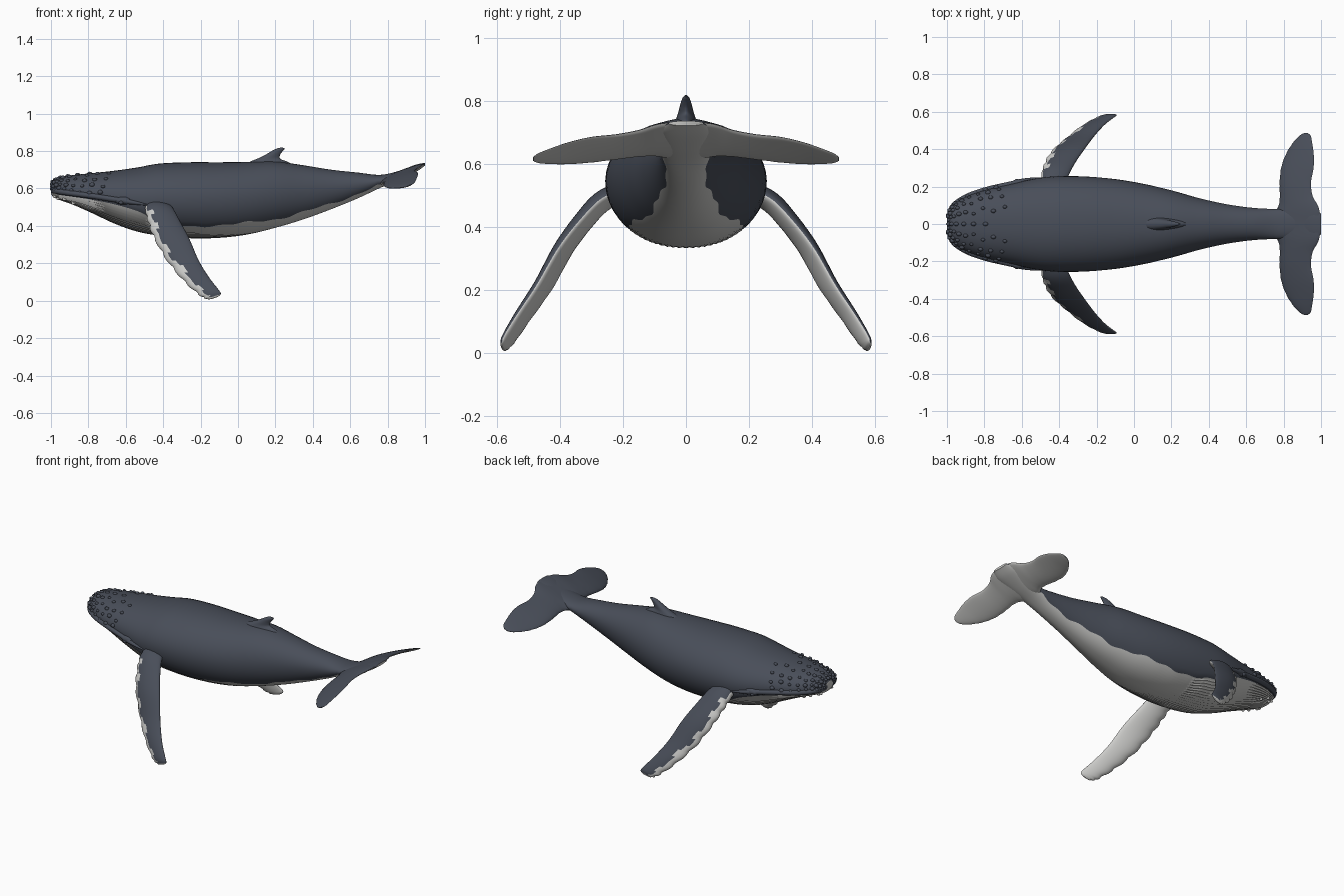
import bpy, bmesh, math, random
from mathutils import Vector, Matrix

if "Cube" in bpy.data.objects:
    bpy.data.objects.remove(bpy.data.objects["Cube"])

random.seed(4)


def material(name, rgb):
    m = bpy.data.materials.new(name)
    m.diffuse_color = (*rgb, 1)
    m.use_nodes = True
    m.node_tree.nodes["Principled BSDF"].inputs["Base Color"].default_value = m.diffuse_color
    return m


MATS = [material("slate skin", (0.066, 0.076, 0.1)),
        material("pale skin", (0.6, 0.6, 0.585))]
DARK, PALE = 0, 1


def spline(rows, steps):
    """Catmull-Rom through rows of numbers."""
    out = []
    for i in range(len(rows) - 1):
        a, b, c, d = (rows[max(0, min(len(rows) - 1, i + k))] for k in (-1, 0, 1, 2))
        last = i == len(rows) - 2
        for s in range(steps + (1 if last else 0)):
            t = s / steps
            out.append([0.5 * (2 * q + (r - p) * t + (2 * p - 5 * q + 4 * r - e) * t * t
                               + (3 * q - p - 3 * r + e) * t ** 3)
                        for p, q, r, e in zip(a, b, c, d)])
    return out


def finish(name, bm, angle=50, mirror=False):
    bmesh.ops.recalc_face_normals(bm, faces=bm.faces)
    me = bpy.data.meshes.new(name)
    bm.to_mesh(me)
    bm.free()
    for m in MATS:
        me.materials.append(m)
    ob = bpy.data.objects.new(name, me)
    bpy.context.collection.objects.link(ob)
    bpy.context.view_layer.objects.active = ob
    ob.select_set(True)
    bpy.ops.object.shade_smooth_by_angle(angle=math.radians(angle))
    ob.select_set(False)
    if mirror:
        mod = ob.modifiers.new("mirror", 'MIRROR')
        mod.use_axis = (False, True, False)
    return ob


def loft(rings, paint):
    """Skin closed rings; paint(i, j) gives the material of each face."""
    bm = bmesh.new()
    vs = [[bm.verts.new(p) for p in r] for r in rings]
    n = len(rings[0])
    for i in range(len(vs) - 1):
        for j in range(n):
            k = (j + 1) % n
            f = bm.faces.new((vs[i][j], vs[i][k], vs[i + 1][k], vs[i + 1][j]))
            f.material_index = paint(i, j)
    for i, r in ((0, vs[0]), (len(vs) - 2, vs[-1])):
        bm.faces.new(r).material_index = paint(i, n // 4)
    return bm


# Body stations: x, half width, bottom, top, height of widest line, colour line
BODY = spline([
    (-1.0, .035, .570, .620, .595, .585), (-.985, .078, .553, .642, .595, .575),
    (-.95, .115, .537, .660, .592, .565), (-.88, .153, .512, .672, .582, .555),
    (-.78, .185, .468, .682, .570, .540), (-.66, .212, .412, .695, .555, .515),
    (-.54, .240, .370, .712, .545, .480), (-.42, .255, .348, .733, .545, .430),
    (-.26, .254, .334, .740, .545, .395), (-.10, .240, .336, .740, .547, .405),
    (.05, .215, .354, .742, .553, .418), (.20, .180, .390, .744, .570, .435),
    (.35, .138, .435, .724, .588, .475), (.50, .105, .490, .700, .604, .520),
    (.64, .086, .547, .685, .620, .570), (.76, .080, .603, .673, .640, .622),
    (.86, .078, .645, .694, .668, .664), (.95, .085, .688, .727, .708, .705),
    (1.0, .055, .722, .737, .730, .728)], 8)
LOW, UP = 22, 16


def skin(row, t):
    """Point on the flank at angle t: -90 is the belly, 90 the back."""
    x, w, bot, top, mid, _ = row
    h = (top - mid) if t > 0 else (mid - bot)
    y = w * max(math.cos(t), 0) ** 0.92
    return Vector((x, y, mid + h * math.sin(t)))


def colour_angle(row):
    x, w, bot, top, mid, line = row
    line += .007 * math.sin(31 * x) * math.sin(13 * x + 1) * (-.5 < x < .75)
    h = (top - mid) if line > mid else (mid - bot)
    return math.asin(max(-.95, min(.95, (line - mid) / h)))


rings = []
for row in BODY:
    tb = colour_angle(row)
    half = []
    for j in range(LOW + UP + 1):
        a = -math.pi / 2
        t = a + (tb - a) * j / LOW if j <= LOW else tb + (math.pi / 2 - tb) * (j - LOW) / UP
        p = skin(row, t)
        # throat pleats fade out toward the middle of the belly
        if j < LOW and j % 2 and row[0] > -.96:
            p.z += .005 * max(0, min(1, (.15 - row[0]) * 2))
        half.append(p)
    rings.append(half + [Vector((p.x, -p.y, p.z)) for p in half[-2:0:-1]])
N = len(rings[0])
finish("body", loft(rings, lambda i, j: PALE if j < LOW or j >= N - LOW else DARK))


def fin(name, rows, steps, paint, mirror=True, scallop=0.0, waves=10):
    """Blade from rows of leading point, trailing point, half thickness."""
    rows = spline(rows, steps)
    M, out = 24, []
    for i, r in enumerate(rows):
        L, T, th = Vector(r[:3]), Vector(r[3:6]), max(r[6], .002)
        a, b = rows[max(i - 1, 0)], rows[min(i + 1, len(rows) - 1)]
        span = Vector(b[:3]) + Vector(b[3:6]) - Vector(a[:3]) - Vector(a[3:6])
        chord = T - L
        nrm = chord.cross(span).normalized()
        s = i / (len(rows) - 1)
        bump = scallop * abs(math.sin(math.pi * waves * s)) * min(1, s * 4)
        ring = []
        for j in range(M):
            ang = 2 * math.pi * j / M
            u = (1 - math.cos(ang)) / 2
            p = L + chord * u + nrm * th * math.sin(ang) * (1.15 - .5 * u)
            ring.append(p - chord.normalized() * bump * (1 - u) ** 3)
        out.append(ring)
    total = len(out) - 1
    return finish(name, loft(out, lambda i, j: paint(i / total, j, M)), 60, mirror)


def flipper_paint(s, j, M):
    # dark outer face with a ragged pale leading edge and tip
    edge = 2 + (s > .15) + (s > .5) + (math.sin(s * 47) > .5)
    return DARK if s < .07 or (edge <= j < M // 2 and s < .9) else PALE


fin("flippers", [
    (-.50, .20, .51, -.37, .20, .52, .036), (-.49, .265, .475, -.345, .27, .49, .036),
    (-.472, .315, .42, -.31, .335, .425, .034), (-.44, .375, .335, -.262, .405, .335, .032),
    (-.375, .435, .22, -.21, .475, .215, .029), (-.29, .505, .115, -.155, .535, .125, .025),
    (-.205, .555, .037, -.105, .575, .06, .02), (-.165, .572, .014, -.092, .583, .038, .013),
    (-.14, .578, .010, -.105, .583, .022, .005)], 8, flipper_paint,
    scallop=.012, waves=11)


def fluke_row(y, lead, trail, th):
    z = lambda x: .636 + .45 * (x - .78) - .35 * y * y
    return (lead, y, z(lead), trail, y, z(trail), th)


fin("tail_flukes", [fluke_row(*r) for r in (
    (0, .755, .985, .022), (.06, .757, .992, .022), (.10, .775, .982, .021),
    (.15, .781, .955, .019), (.22, .780, .946, .017), (.30, .788, .960, .014),
    (.37, .812, .961, .011), (.43, .848, .953, .009), (.47, .884, .945, .006),
    (.485, .908, .930, .003))], 5,
    lambda s, j, M: DARK if j < M // 2 else PALE, scallop=.002, waves=12)

fin("dorsal_fin", [
    (.00, 0, .700, .32, 0, .700, .050), (.055, 0, .738, .275, 0, .738, .036),
    (.105, 0, .760, .228, 0, .757, .028), (.150, 0, .782, .224, 0, .776, .022),
    (.185, 0, .803, .236, 0, .796, .016), (.212, 0, .815, .247, 0, .808, .010),
    (.232, 0, .819, .250, 0, .816, .004)], 5, lambda s, j, M: DARK, mirror=False)

# Upper lip ridge running from the snout to behind the mouth corner
head = [r for r in BODY if r[0] < -.48]
lip = []
for i, row in enumerate(head):
    fade = min(1, (len(head) - 1 - i) / 8)
    c = skin(row, colour_angle(row) * .35)
    rad = .004 + .013 * fade
    lip.append([c + Vector((0, math.cos(a) * rad, math.sin(a) * rad * .9))
                for a in (2 * math.pi * k / 10 for k in range(10))])
finish("lip_ridge", loft(lip, lambda i, j: DARK), 60, True)


def blobs(name, items, mat, mirror=True):
    bm = bmesh.new()
    for p, size in items:
        bmesh.ops.create_icosphere(bm, subdivisions=2, radius=1,
                                   matrix=Matrix.Translation(p) @ Matrix.Diagonal((*size, 1)))
    for f in bm.faces:
        f.material_index = mat
    finish(name, bm, 60, mirror)


# Knobs on the snout, in rows from the lip up to the crown
knobs = []
for k, deg in enumerate((4, 22, 45, 68)):
    for i in range(3 + k, len(head) - 14, 4):
        t = math.radians(deg + random.uniform(-5, 5))
        r = random.uniform(.008, .013)
        knobs.append((skin(head[i], t), (r * 1.2, r, r)))
blobs("snout_knobs", knobs, DARK)
blobs("crown_knobs", [(skin(head[i], math.pi / 2), (.014, .011, .009))
                      for i in range(6, 34, 5)], DARK, False)
# Brow swelling around each eye, and the eye itself
blobs("brows", [(Vector((-.61, .218, .535)), (.05, .022, .022))], DARK)
blobs("eyes", [(Vector((-.625, .230, .525)), (.014, .012, .011))], DARK)
# Small bumps under the chin
blobs("chin_bumps", [(skin(head[i], math.radians(d)), (.011, .009, .009))
                     for i, d in ((10, -55), (14, -62), (19, -50), (24, -60))], PALE)
